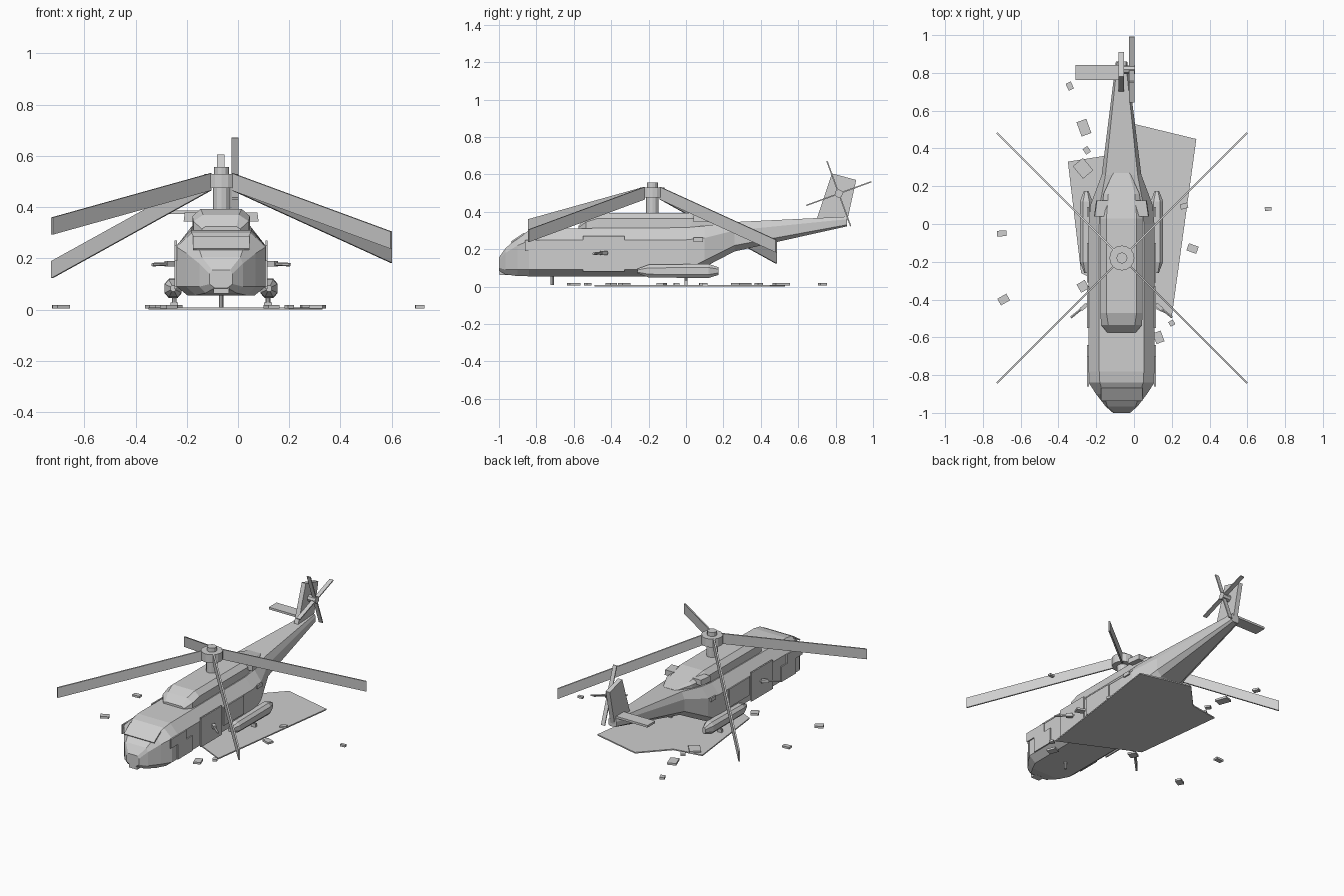
import bpy, bmesh, math
from mathutils import Vector, Matrix

if "Cube" in bpy.data.objects:
    bpy.data.objects.remove(bpy.data.objects["Cube"])

CX = -0.066           # centre line of the aircraft
grey = bpy.data.materials.new("light_grey")
grey.diffuse_color = (0.62, 0.62, 0.62, 1)
grey.use_nodes = True
grey.node_tree.nodes["Principled BSDF"].inputs["Base Color"].default_value = grey.diffuse_color


def finish(name, bm):
    bmesh.ops.recalc_face_normals(bm, faces=bm.faces)
    me = bpy.data.meshes.new(name)
    bm.to_mesh(me)
    bm.free()
    me.materials.append(grey)
    ob = bpy.data.objects.new(name, me)
    bpy.context.collection.objects.link(ob)
    return ob


def box(name, center, size, rot=(0, 0, 0)):
    bm = bmesh.new()
    bmesh.ops.create_cube(bm, size=1)
    ob = finish(name, bm)
    ob.scale, ob.location, ob.rotation_euler = size, center, rot
    return ob


def rod(name, a, b, r1, r2=None, n=10):
    a, b = Vector(a), Vector(b)
    d = b - a
    bm = bmesh.new()
    bmesh.ops.create_cone(bm, cap_ends=True, segments=n, radius1=r1,
                          radius2=r1 if r2 is None else r2, depth=d.length)
    m = Matrix.Translation((a + b) / 2) @ d.to_track_quat('Z', 'Y').to_matrix().to_4x4()
    bmesh.ops.transform(bm, matrix=m, verts=bm.verts)
    return finish(name, bm)


def loft(name, rings):
    """Skin a list of equal-length point rings and cap both ends."""
    bm = bmesh.new()
    vs = [[bm.verts.new(p) for p in ring] for ring in rings]
    n = len(vs[0])
    for r0, r1 in zip(vs, vs[1:]):
        for i in range(n):
            j = (i + 1) % n
            bm.faces.new((r0[i], r0[j], r1[j], r1[i]))
    bm.faces.new(vs[0])
    bm.faces.new(vs[-1])
    return finish(name, bm)


def octagon(y, wb, zb, ws, zl, zu, wt, zt, cx=CX):
    half = [(wb, zb), (ws, zl), (ws, zu), (wt, zt)]
    return [(cx + w, y, z) for w, z in half] + [(cx - w, y, z) for w, z in reversed(half)]


def prism(name, pts, axis_vec):
    """Extrude a flat outline along a vector."""
    v = Vector(axis_vec)
    return loft(name, [[Vector(p) for p in pts], [Vector(p) + v for p in pts]])


# Fuselage with nose and tail boom
loft("fuselage", [octagon(*s) for s in (
    (-1.00, .025, .085, .045, .10, .14, .035, .155),
    (-.965, .06, .065, .085, .09, .18, .075, .205),
    (-.90, .10, .056, .135, .09, .22, .095, .262),
    (-.84, .13, .055, .174, .09, .245, .115, .300),
    (-.78, .13, .055, .174, .09, .25, .118, .310),
    (.00, .13, .055, .174, .09, .25, .118, .315),
    (.10, .12, .105, .165, .14, .26, .115, .325),
    (.26, .07, .188, .105, .22, .30, .085, .345),
    (.86, .016, .322, .030, .33, .36, .022, .374))])

# Engine deck and exhausts
loft("engine_deck", [octagon(*s) for s in (
    (-.575, .065, .30, .075, .305, .315, .06, .325),
    (-.535, .10, .30, .108, .305, .345, .07, .370),
    (-.47, .105, .30, .112, .31, .365, .08, .394),
    (.03, .105, .30, .112, .31, .365, .08, .394),
    (.16, .09, .31, .095, .32, .355, .07, .368),
    (.27, .04, .33, .045, .335, .343, .04, .347))])
for s in (-1, 1):
    prism("exhaust", [(CX + s * .08, .04, .345), (CX + s * .146, .04, .345),
                      (CX + s * .142, .04, .38), (CX + s * .08, .04, .38)],
          (-s * .012, .085, 0))

# Tail fin, single tailplane and tail rotor
prism("tail_fin", [(-.082, .70, .365), (-.082, .78, .605), (-.082, .91, .57),
                   (-.082, .855, .32)], (.03, 0, 0))
box("tailplane", (-.195, .803, .38), (.23, .08, .014))
hub = Vector((-.012, .817, .497))
rod("tail_rotor_hub", (-.06, .817, .497), (.004, .817, .497), .022, n=8)
for k in range(4):
    a = math.radians(20 + 90 * k)
    d = Vector((0, math.cos(a), math.sin(a)))
    box("tail_rotor_blade", hub + d * .0925, (.027, .185, .007), (a, 0, 0))

# Main rotor mast, hub and drooping blades
RX, RY = -.064, -.18
rod("rotor_mast", (RX, RY, .37), (RX, RY, .48), .034, n=12)
rod("rotor_hub", (RX, RY, .475), (RX, RY, .53), .066, n=16)
rod("rotor_cap", (RX, RY, .53), (RX, RY, .556), .029, n=12)
for sx, sy, zt in ((-1, -1, .36), (1, -1, .305), (1, 1, .25), (-1, 1, .19)):
    side = Vector((-sy, sx, 0)).normalized() * .005
    rings = []
    for r, z in ((.042, .533), (.662, zt)):
        p = Vector((RX + sx * r, RY + sy * r, z))
        low = Vector((0, 0, -.067))
        rings.append([p + side, p - side, p - side + low, p + side + low])
    loft("rotor_blade", rings)

# Paired side parts: sponsons, doors, guns and wheels
for s in (-1, 1):
    loft("sponson", [octagon(y, w * .5, .083 - h, w, .083 - h * .5, .083 + h * .5, w * .5,
                             .083 + h, CX + s * .187)
                     for y, w, h in ((-.26, .01, .012), (-.20, .033, .034),
                                     (.12, .033, .038), (.175, .012, .02))])
    x = CX + s * .177
    for name, y0, y1, z0, z1 in (("cockpit_door", -.79, -.64, .09, .19),
                                 ("cockpit_window", -.86, -.70, .19, .25),
                                 ("cabin_door", -.55, -.33, .08, .27),
                                 ("cabin_panel", -.31, -.10, .13, .25),
                                 ("rear_window", .04, .09, .238, .262)):
        box(name, (x, (y0 + y1) / 2, (z0 + z1) / 2), (.009, y1 - y0, z1 - z0))
    rod("door_gun", (CX + s * .17, -.415, .18), (CX + s * .268, -.495, .176), .007, n=6)
    box("gun_body", (CX + s * .20, -.44, .18), (.02, .04, .022), (0, 0, s * .85))
    rod("main_leg", (CX + s * .183, 0, .06), (CX + s * .183, 0, .015), .009, n=8)
    box("main_wheel", (CX + s * .183, 0, .018), (.03, .018, .022))
rod("nose_leg", (CX, -.715, .07), (CX, -.715, .008), .009, n=8)

# Nose sensor and windscreen plates
box("nose_sensor", (CX, -.975, .085), (.06, .045, .045))
box("windscreen", (CX, -.90, .260), (.22, .085, .008), (.6, 0, 0))

# Ground sheet
prism("ground_sheet", [(-.35, .33, 0), (-.16, .36, 0), (0, .53, 0), (.33, .45, 0),
                       (.2, -.49, 0), (-.28, -.26, 0)], (0, 0, .008))

# Scattered stones: x, y, width, length, turn
for x, y, w, l, a in ((-.34, .73, .03, .04, 25), (-.265, .51, .055, .08, 20),
                      (-.25, .39, .03, .035, 35), (-.27, .295, .07, .085, 40),
                      (-.70, -.05, .05, .03, 3), (-.69, -.40, .055, .04, 30),
                      (-.27, -.33, .05, .05, 30), (.265, .095, .04, .028, 15),
                      (.31, -.13, .055, .04, -20), (.71, .08, .035, .02, 5),
                      (.20, -.525, .028, .028, 30), (.13, -.60, .045, .06, 20)):
    box("stone", (x, y, .0115), (w, l, .013), (0, 0, math.radians(a)))
